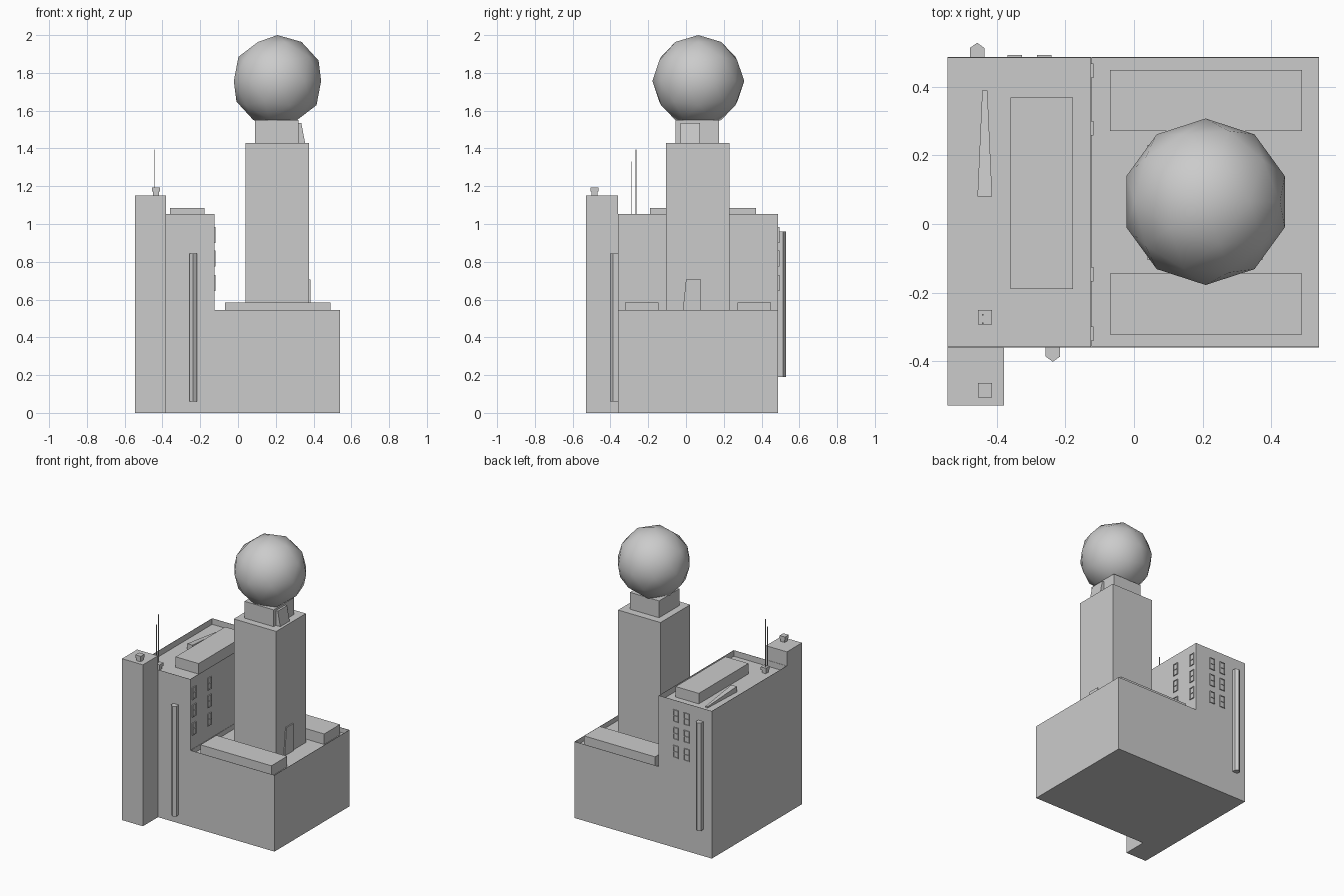
import bpy, bmesh
from mathutils import Vector

if "Cube" in bpy.data.objects:
    bpy.data.objects.remove(bpy.data.objects["Cube"])


def finish(bm, name):
    bmesh.ops.recalc_face_normals(bm, faces=bm.faces)
    me = bpy.data.meshes.new(name)
    bm.to_mesh(me)
    bm.free()
    ob = bpy.data.objects.new(name, me)
    bpy.context.collection.objects.link(ob)
    return ob


def add_box(bm, x, y, z):
    vs = bmesh.ops.create_cube(bm, size=1)["verts"]
    for v in vs:
        v.co = Vector([(a + b) / 2 + c * (b - a) for (a, b), c in zip((x, y, z), v.co)])
    return vs


def box(name, x, y, z, sink=0.0):
    """Box; sink lowers the roof inside a thin parapet."""
    bm = bmesh.new()
    add_box(bm, x, y, z)
    if sink:
        bm.normal_update()
        top = max(bm.faces, key=lambda f: f.calc_center_median().z)
        bmesh.ops.inset_region(bm, faces=[top], thickness=0.003)
        r = bmesh.ops.extrude_face_region(bm, geom=[top])
        verts = [g for g in r["geom"] if isinstance(g, bmesh.types.BMVert)]
        bmesh.ops.translate(bm, verts=verts, vec=(0, 0, -sink))
        bmesh.ops.delete(bm, geom=[top], context='FACES_ONLY')
    return finish(bm, name)


def prism(name, profile, offset):
    """Extrude a closed 3D polygon along an offset."""
    bm = bmesh.new()
    f = bm.faces.new([bm.verts.new(p) for p in profile])
    r = bmesh.ops.extrude_face_region(bm, geom=[f], use_keep_orig=True)
    verts = [g for g in r["geom"] if isinstance(g, bmesh.types.BMVert)]
    bmesh.ops.translate(bm, verts=verts, vec=offset)
    return finish(bm, name)


# Main volumes
box("low_wing", (-0.125, 0.54), (-0.36, 0.487), (0, 0.545), sink=0.035)
box("high_wing", (-0.545, -0.125), (-0.36, 0.487), (0, 1.052), sink=0.042)
box("corner_tower", (-0.545, -0.38), (-0.53, -0.36), (0, 1.152))
box("water_tower_shaft", (0.04, 0.375), (-0.105, 0.23), (0.51, 1.43))
box("water_tower_neck", (0.09, 0.32), (-0.055, 0.175), (1.43, 1.55))

# Low-poly ball tank
bm = bmesh.new()
bmesh.ops.create_icosphere(bm, subdivisions=2, radius=0.243)
bmesh.ops.translate(bm, verts=bm.verts, vec=(0.209, 0.065, 1.757))
for f in bm.faces:
    f.smooth = True
finish(bm, "ball_tank")

# Roof slabs
for i, y in enumerate([(-0.323, -0.145), (0.272, 0.45)]):
    box(f"low_roof_slab_{i}", (-0.07, 0.49), y, (0.51, 0.585))
box("high_roof_slab", (-0.36, -0.178), (-0.19, 0.37), (1.01, 1.085))

# Tapered roof duct
prism_pts = [(-0.457, 0.08, 1.01), (-0.414, 0.08, 1.01), (-0.428, 0.39, 1.01), (-0.443, 0.39, 1.01)]
duct = prism("roof_duct", prism_pts, (0, 0, 0.04))
for v in duct.data.vertices:
    if v.co.y > 0.2 and v.co.z > 1.03:
        v.co.z = 1.02

# Pipes with a pointed outer side
for name, x, y, s, z0, z1 in [("front_pipe", -0.237, -0.36, -1, 0.06, 0.845),
                              ("back_pipe", -0.458, 0.487, 1, 0.19, 0.96)]:
    pts = [(x - 0.021, y, z0), (x + 0.021, y, z0), (x + 0.021, y + s * 0.027, z0),
           (x, y + s * 0.042, z0), (x - 0.021, y + s * 0.027, z0)]
    prism(name, pts, (0, 0, z1 - z0))

# Small roof vents and aerials
for i, (y, z) in enumerate([(-0.485, 1.152), (-0.272, 1.01)]):
    bm = bmesh.new()
    for z0, z1, r in [(0, 0.025, 0.016), (0.02, 0.042, 0.021)]:
        add_box(bm, (-0.435 - r, -0.435 + r), (y - r, y + r), (z + z0, z + z1))
    finish(bm, f"roof_vent_{i}")
for i, (y, top) in enumerate([(-0.29, 1.33), (-0.265, 1.395)]):
    box(f"aerial_{i}", (-0.443, -0.439), (y - 0.002, y + 0.002), (1.03, top))

# Leaning hatch on the neck and door at the shaft foot
prism("neck_hatch", [(0.32, -0.03, 1.43), (0.355, -0.03, 1.43), (0.335, -0.03, 1.535), (0.32, -0.03, 1.535)],
      (0, 0.105, 0))
prism("shaft_door", [(0.375, -0.02, 0.51), (0.375, 0.08, 0.51), (0.375, 0.08, 0.705), (0.375, 0.0, 0.705)],
      (0.008, 0, 0))


# Two-pane windows: frame bars around panes
def window(name, centre, on_back):
    bm = bmesh.new()
    w, h, t, d = 0.021, 0.043, 0.005, 0.007
    bars = [(-w, -w + t, -h, h), (w - t, w, -h, h), (-w, w, -h, -h + t),
            (-w, w, h - t, h), (-w, w, -t / 2, t / 2)]
    for a, b, c, e in bars:
        add_box(bm, (a, b), (0, d), (c, e))
    add_box(bm, (-w, w), (0, d * 0.3), (-h, h))
    for v in bm.verts:
        if not on_back:
            v.co = Vector((v.co.y, v.co.x, v.co.z))
        v.co += Vector(centre)
    finish(bm, name)


for row, z in enumerate((0.687, 0.817, 0.942)):
    for col, y in enumerate((-0.32, -0.147, 0.279, 0.447)):
        window(f"side_window_{row}_{col}", (-0.125, y, z), False)
    for col, x in enumerate((-0.262, -0.348)):
        window(f"back_window_{row}_{col}", (x, 0.487, z), True)
